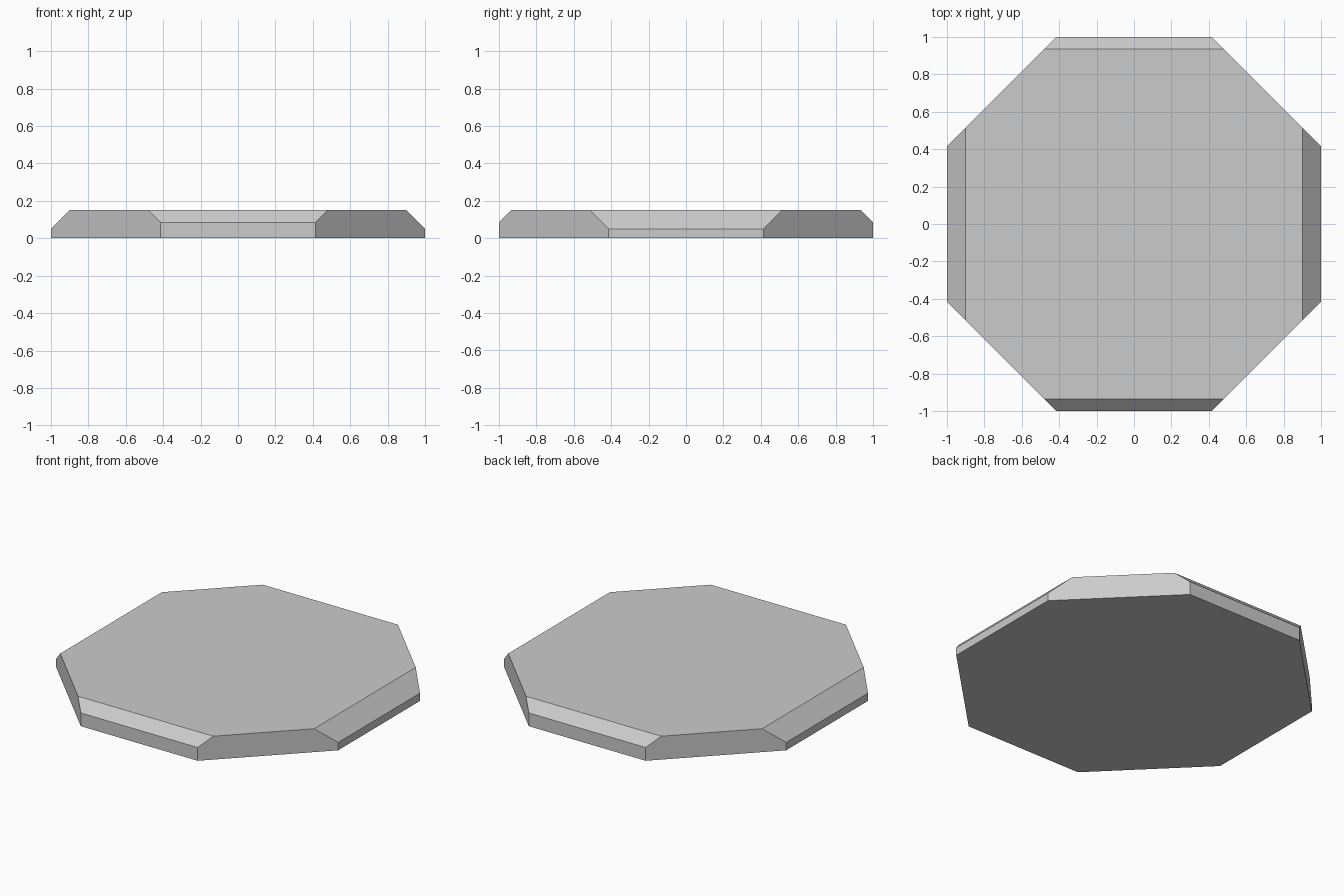
import bpy, bmesh, math
from mathutils import Matrix, Vector

if "Cube" in bpy.data.objects:
    bpy.data.objects.remove(bpy.data.objects["Cube"])

HEIGHT = 0.15
SIDE_CHAMFER = 0.10   # left and right edges
END_CHAMFER = 0.065   # front and back edges

bm = bmesh.new()

# Octagonal slab with flats facing the axes, one unit from centre to flat
radius = 1 / math.cos(math.pi / 8)
bmesh.ops.create_cone(
    bm, cap_ends=True, segments=8, radius1=radius, radius2=radius, depth=HEIGHT,
    matrix=Matrix.Translation((0, 0, HEIGHT / 2)) @ Matrix.Rotation(math.pi / 8, 4, 'Z'))


def chamfer(direction, size):
    """Slice the top edge off one flat at 45 degrees and cap the cut."""
    d = Vector(direction)
    cut = bmesh.ops.bisect_plane(
        bm, geom=bm.verts[:] + bm.edges[:] + bm.faces[:],
        plane_co=d * (1 - size) + Vector((0, 0, HEIGHT)),
        plane_no=(d + Vector((0, 0, 1))).normalized(), clear_outer=True)
    rim = [e for e in cut["geom_cut"] if isinstance(e, bmesh.types.BMEdge)]
    bmesh.ops.holes_fill(bm, edges=rim, sides=0)


# Chamfered top edges
for s in (-1, 1):
    chamfer((s, 0, 0), SIDE_CHAMFER)
    chamfer((0, s, 0), END_CHAMFER)

bmesh.ops.recalc_face_normals(bm, faces=bm.faces[:])
mesh = bpy.data.meshes.new("octagonal_plate")
bm.to_mesh(mesh)
bm.free()
bpy.context.collection.objects.link(bpy.data.objects.new("octagonal_plate", mesh))
